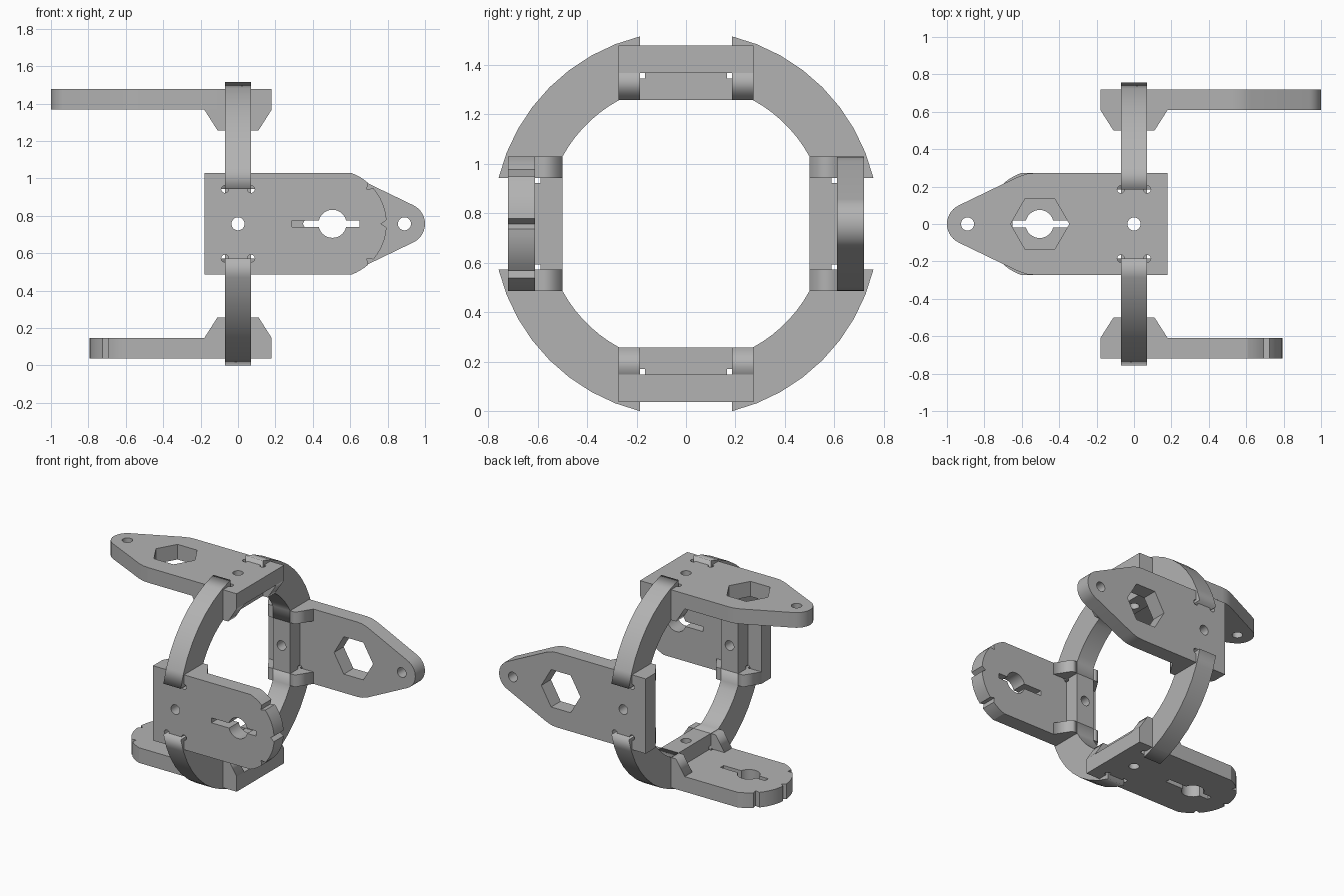
import bpy, bmesh
from math import sin, cos, radians, pi, asin, degrees
from mathutils import Vector, Matrix

if "Cube" in bpy.data.objects:
    bpy.data.objects.remove(bpy.data.objects["Cube"])

CENTRE = Vector((0, 0, 0.757))
X, Y, Z = Vector((1, 0, 0)), Vector((0, 1, 0)), Vector((0, 0, 1))
HALF = 0.272              # half width of a plate
SLOT_U, SLOT_T = 0.07, 0.185   # slot half width and inner end
INNER, MID, OUTER = 0.5, 0.61, 0.72   # distances from the ring centre

grey = bpy.data.materials.new("grey")
grey.use_nodes = True
colour = (0.45, 0.45, 0.45, 1)
grey.diffuse_color = colour
grey.node_tree.nodes["Principled BSDF"].inputs["Base Color"].default_value = colour


def arc(cx, cy, r, a0, a1, n):
    """Points on a circle between two angles in degrees."""
    angles = [radians(a0 + (a1 - a0) * i / n) for i in range(n + 1)]
    return [(cx + r * cos(a), cy + r * sin(a)) for a in angles]


def circle(cx, r, n=32):
    return arc(cx, 0, r, 0, 360, n)[:-1]


def mirrored(upper):
    """Close a half outline by mirroring it across its first axis."""
    return upper + [(u, -t) for u, t in reversed(upper) if abs(t) > 1e-6]


def prism(name, loops, low, high, a, b, smooth=False):
    """Extrude outlines (holes included) from low to high along a x b."""
    curve = bpy.data.curves.new(name, 'CURVE')
    curve.dimensions, curve.fill_mode = '2D', 'BOTH'
    curve.extrude = (high - low) / 2
    for loop in loops:
        spline = curve.splines.new('POLY')
        spline.points.add(len(loop) - 1)
        for point, (p, q) in zip(spline.points, loop):
            point.co = (p, q, 0, 1)
        spline.use_cyclic_u = True
    obj = bpy.data.objects.new(name, curve)
    bpy.context.collection.objects.link(obj)
    c = a.cross(b)
    turn = Matrix((a, b, c)).transposed().to_4x4()
    obj.matrix_world = Matrix.Translation(CENTRE + c * (low + high) / 2) @ turn
    bpy.ops.object.select_all(action='DESELECT')
    obj.select_set(True)
    bpy.context.view_layer.objects.active = obj
    bpy.ops.object.convert(target='MESH')
    obj = bpy.context.view_layer.objects.active
    bm = bmesh.new()
    bm.from_mesh(obj.data)
    bmesh.ops.remove_doubles(bm, verts=bm.verts, dist=1e-5)
    bmesh.ops.recalc_face_normals(bm, faces=bm.faces)
    bm.to_mesh(obj.data)
    bm.free()
    obj.data.materials.clear()
    obj.data.materials.append(grey)
    if smooth:
        bpy.ops.object.shade_smooth_by_angle(angle=radians(20))
    return obj


# Shared base of each plate: open slots with round corner reliefs
base = ([(SLOT_U, HALF)] + arc(SLOT_U, SLOT_T, 0.02, 90, -180, 9)
        + arc(-SLOT_U, SLOT_T, 0.02, 0, -270, 9)
        + [(-SLOT_U, HALF), (-0.18, HALF)])

# Rounded arm with three notches and a keyed round hole
R, HUB = 0.29, 0.505
round_tip = ([(HUB + 0.26, 0)] + arc(HUB, 0, R, 4, 41, 6)
             + arc(HUB, 0, 0.26, 45, 45, 1)[:1]
             + arc(HUB, 0, R, 49, degrees(asin(HALF / R)), 4))
key = degrees(asin(0.018 / 0.075))
keyhole = mirrored([(0.65, 0.018)] + arc(HUB, 0, 0.075, key, 180 - key, 14) + [(0.29, 0.018)])

# Tapered arm with a hexagonal hole and an eyelet
taper_tip = arc(0.89, 0, 0.11, 0, 64.5, 7) + [(0.625, 0.25), (0.6, 0.26), (0.57, 0.269), (0.53, HALF)]
hexagon = circle(HUB - 0.002, 0.157, 6)

bolt_hole = circle(0, 0.035)
rounded = [mirrored(round_tip + base), bolt_hole, keyhole]
tapered = [mirrored(taper_tip + base), bolt_hole, hexagon, circle(0.89, 0.035)]


def box_loop(u, t):
    return [(u, t), (-u, t), (-u, -t), (u, -t)]


# Four plates: name, outline, arm direction, outward direction
for name, loops, u, d in (("front", rounded, X, -Y), ("back", tapered, X, Y),
                          ("top", tapered, -X, Z), ("bottom", rounded, -X, -Z)):
    t = d.cross(u)
    prism(name + "_plate", loops, MID, OUTER, u, t, True)
    # Inner spacer bar, stepped next to the plate for corner relief
    prism(name + "_bar", [box_loop(SLOT_U, SLOT_T), bolt_hole], INNER, MID - 0.022, u, t, True)
    prism(name + "_bar_neck", [box_loop(SLOT_U, SLOT_T - 0.02), bolt_hole], MID - 0.022, MID, u, t, True)
    # Sloped gussets beside each slot
    for side in (1, -1):
        for end in (1, -1):
            profile = [(INNER, SLOT_U * side), (INNER, 0.11 * side),
                       (MID, 0.18 * side), (MID, SLOT_U * side)]
            low, high = sorted((SLOT_T * end, HALF * end))
            prism(name + "_gusset", [profile], low, high, d, u)

# Four ring segments with square ends seated in the slots
R_OUT = 0.78
R_IN = (INNER ** 2 + 0.27 ** 2) ** 0.5
a_out = degrees(asin(SLOT_T / R_OUT))
a_in = degrees(asin(0.27 / R_IN))
segment = (arc(0, 0, R_OUT, a_out, 90 - a_out, 8) + [(SLOT_T, INNER)]
           + arc(0, 0, R_IN, 90 - a_in, a_in, 7) + [(INNER, SLOT_T)])
for name, a, b in (("back_top", Y, Z), ("front_top", Z, -Y),
                   ("front_bottom", -Y, -Z), ("back_bottom", -Z, Y)):
    prism(name + "_ring_segment", [segment], -SLOT_U, SLOT_U, a, b)
